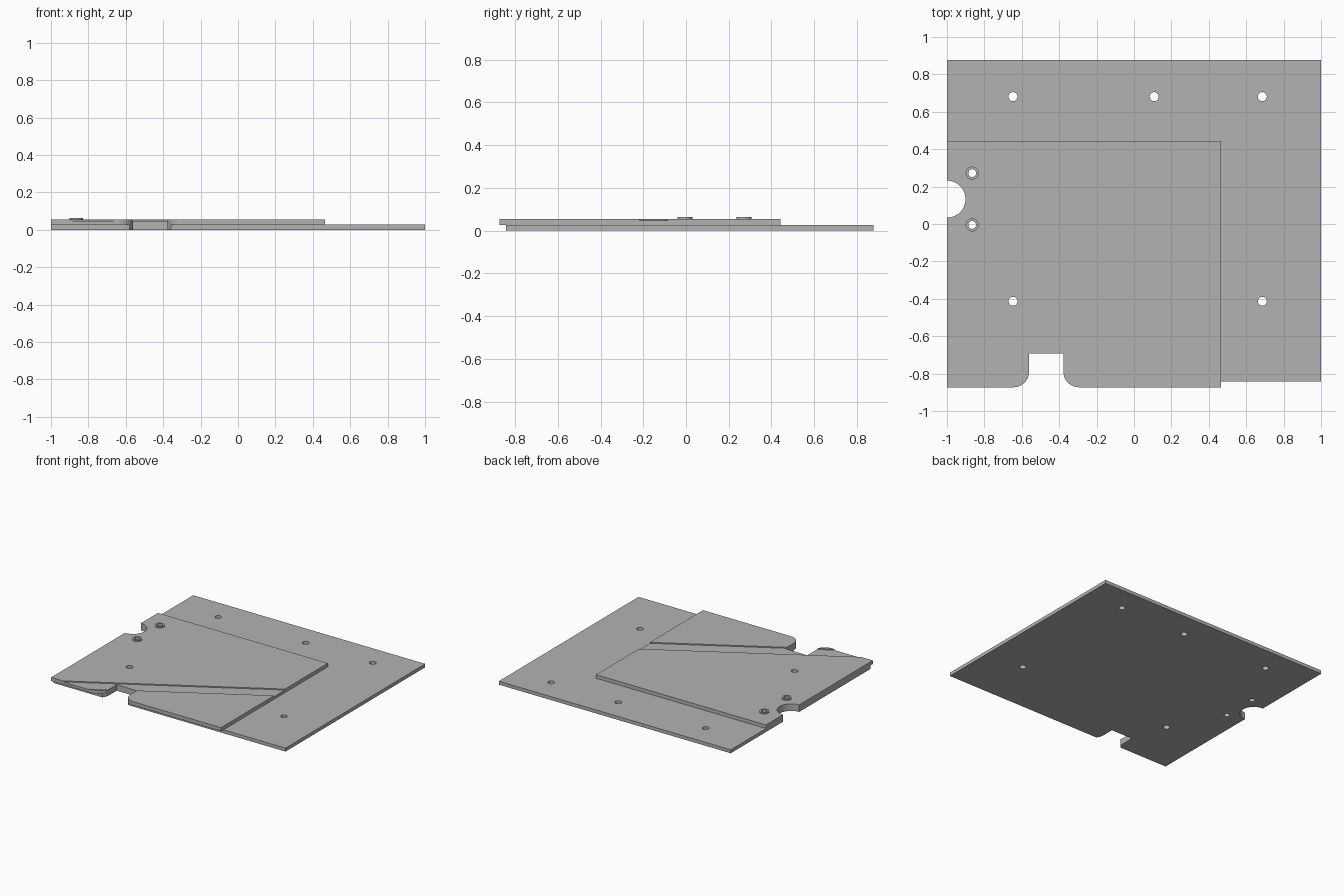
import bpy, bmesh
from math import cos, sin, pi, radians

cube = bpy.data.objects.get("Cube")
if cube:
    bpy.data.objects.remove(cube, do_unlink=True)

# Single plain grey
GREY = (0.45, 0.45, 0.45, 1)
grey = bpy.data.materials.new("plain_grey")
grey.use_nodes = True
grey.diffuse_color = GREY
grey.node_tree.nodes["Principled BSDF"].inputs["Base Color"].default_value = GREY

BASE_TOP, PLATE_TOP, BOSS_TOP = 0.027, 0.055, 0.064
FRONT = -0.873


def arc(cx, cy, r, start, end, n):
    """Points on a circular arc, angles in degrees."""
    angles = [radians(start + (end - start) * i / n) for i in range(n + 1)]
    return [(cx + r * cos(a), cy + r * sin(a)) for a in angles]


def circle(cx, cy, r, n=32):
    return arc(cx, cy, r, 0, 360, n)[:-1]


def rect(x0, x1, y0, y1):
    return [(x0, y0), (x1, y0), (x1, y1), (x0, y1)]


def prism(name, outline, z0, z1):
    """Extrude a flat outline from z0 up to z1."""
    bm = bmesh.new()
    face = bm.faces.new([bm.verts.new((x, y, z0)) for x, y in outline])
    top = bmesh.ops.extrude_face_region(bm, geom=[face])["geom"]
    verts = [v for v in top if isinstance(v, bmesh.types.BMVert)]
    bmesh.ops.translate(bm, verts=verts, vec=(0, 0, z1 - z0))
    bmesh.ops.recalc_face_normals(bm, faces=bm.faces)
    mesh = bpy.data.meshes.new(name)
    bm.to_mesh(mesh)
    bm.free()
    mesh.materials.append(grey)
    obj = bpy.data.objects.new(name, mesh)
    bpy.context.collection.objects.link(obj)
    return obj


def cutter(name, outline, z0=-0.1, z1=0.2):
    obj = prism(name, outline, z0, z1)
    obj.hide_render = True
    obj.display_type = 'WIRE'
    return obj


# Stacked plates and the two raised bosses
base = prism("base_plate", rect(-1, 1, -0.843, 0.877), 0, BASE_TOP)
upper = prism("upper_plate", rect(-1, 0.465, FRONT, 0.443), BASE_TOP, PLATE_TOP)
boss_spots = [(-0.865, 0.272), (-0.865, -0.005)]
bosses = [prism(f"boss_{i + 1}", circle(x, y, 0.035), PLATE_TOP, BOSS_TOP)
          for i, (x, y) in enumerate(boss_spots)]

# Front notch with rounded mouth corners, and round side bite
R, left, right = 0.083, -0.561, -0.377
mouth = [(left - R, FRONT - 0.1)]
mouth += arc(left - R, FRONT + R, R, -90, 0, 12)
mouth += [(left, -0.693), (right, -0.693)]
mouth += arc(right + R, FRONT + R, R, 180, 270, 12)
mouth += [(right + R, FRONT - 0.1)]
through = [cutter("notch_cutter", mouth),
           cutter("side_bite_cutter", circle(-1, 0.133, 0.099, 64))]

# Screw holes
screw_spots = [(-0.647, 0.681), (0.108, 0.681), (0.686, 0.681),
               (-0.647, -0.413), (0.686, -0.413)]
through += [cutter("screw_hole_cutter", circle(x, y, 0.024)) for x, y in screw_spots]
boss_holes = [cutter("boss_hole_cutter", circle(x, y, 0.021)) for x, y in boss_spots]
through += boss_holes

# Shallow diagonal channel across the upper plate
slope, x0, x1 = 0.578, -1.2, 0.6


def channel_y(x, y_end):
    return y_end + slope * (x - 0.465)


channel = cutter("channel_cutter",
                 [(x0, channel_y(x0, -0.218)), (x1, channel_y(x1, -0.218)),
                  (x1, channel_y(x1, -0.085)), (x0, channel_y(x0, -0.085))],
                 0.047, 0.1)

jobs = [(base, through), (upper, through + [channel])]
jobs += [(boss, [hole]) for boss, hole in zip(bosses, boss_holes)]
for obj, tools in jobs:
    for tool in tools:
        mod = obj.modifiers.new("cut", 'BOOLEAN')
        mod.operation = 'DIFFERENCE'
        mod.solver = 'EXACT'
        mod.object = tool

# Bake the cuts, then drop the cutters
bpy.context.view_layer.update()
graph = bpy.context.evaluated_depsgraph_get()
baked = [(obj, bpy.data.meshes.new_from_object(obj.evaluated_get(graph)))
         for obj, _ in jobs]
for obj, mesh in baked:
    obj.modifiers.clear()
    obj.data = mesh
for tool in through + [channel]:
    bpy.data.objects.remove(tool, do_unlink=True)

# Smooth the round walls, keep the edges sharp
bpy.ops.object.select_all(action='DESELECT')
for obj, _ in jobs:
    obj.select_set(True)
bpy.context.view_layer.objects.active = base
bpy.ops.object.shade_smooth_by_angle(angle=radians(30))
